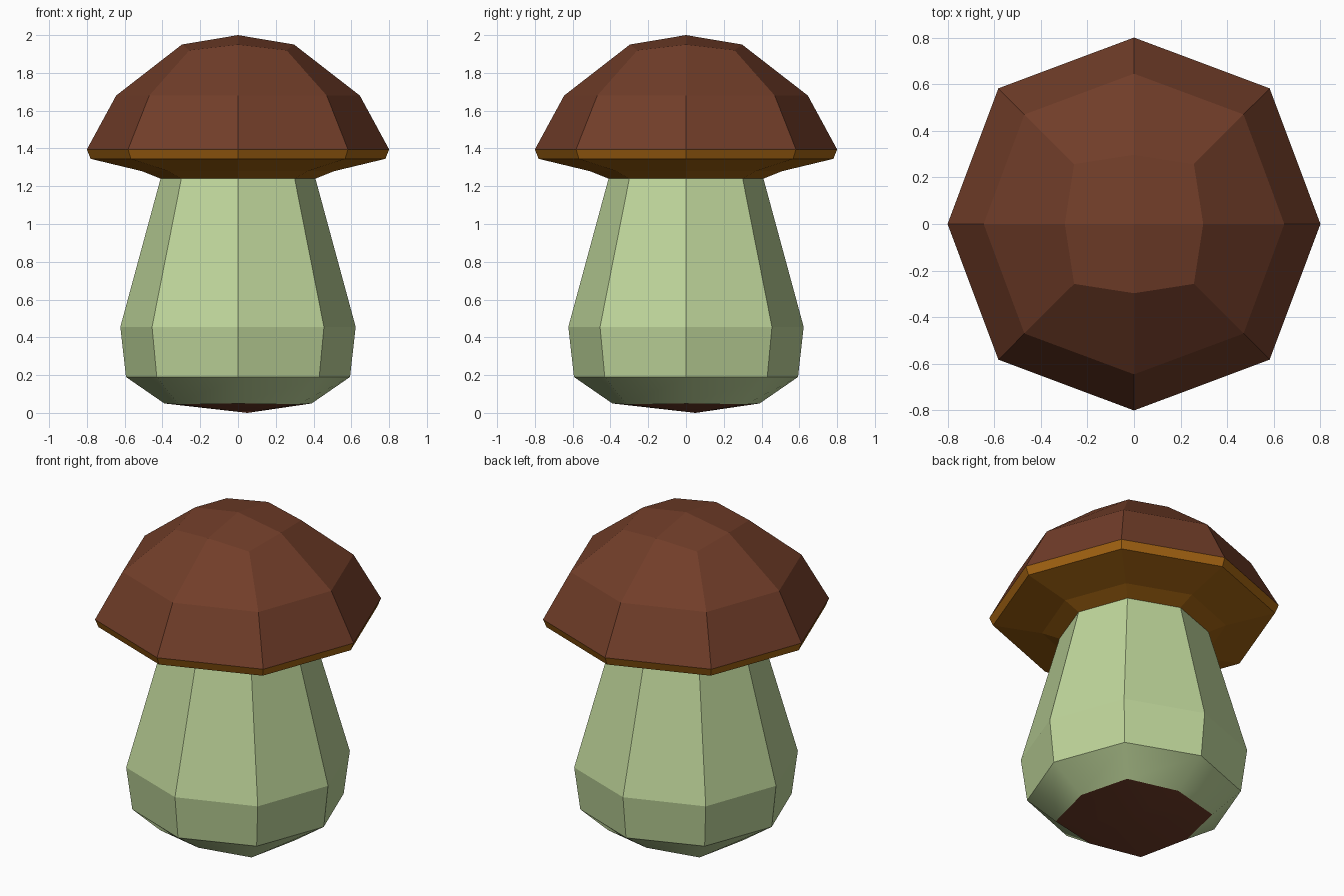
import bpy
import bmesh

if "Cube" in bpy.data.objects:
    bpy.data.objects.remove(bpy.data.objects["Cube"])


def material(name, rgb):
    m = bpy.data.materials.new(name)
    m.diffuse_color = (*rgb, 1.0)
    m.use_nodes = True
    m.node_tree.nodes["Principled BSDF"].inputs["Base Color"].default_value = m.diffuse_color
    return m


brown = material("cap brown", (0.165, 0.047, 0.022))
ochre = material("gill ochre", (0.37, 0.127, 0.006))
green = material("stem pale green", (0.52, 0.67, 0.325))


def ring(bm, axis, axis_z, diag, diag_z):
    """Eight points: four on the axes, four on the diagonals (x = y = diag)."""
    pts = [(1, 0), (1, 1), (0, 1), (-1, 1), (-1, 0), (-1, -1), (0, -1), (1, -1)]
    out = []
    for x, y in pts:
        corner = x and y
        r, z = (diag, diag_z) if corner else (axis, axis_z)
        out.append(bm.verts.new((x * r, y * r, z)))
    return out


def loft(bm, rings, mats):
    """Skin rings listed from bottom to top, one material index per band."""
    for low, high, mat in zip(rings, rings[1:], mats):
        for i in range(8):
            j = (i + 1) % 8
            f = bm.faces.new((low[i], low[j], high[j], high[i]))
            f.material_index = mat


def finish(bm, name, mats):
    bmesh.ops.recalc_face_normals(bm, faces=bm.faces)
    mesh = bpy.data.meshes.new(name)
    bm.to_mesh(mesh)
    bm.free()
    for m in mats:
        mesh.materials.append(m)
    obj = bpy.data.objects.new(name, mesh)
    bpy.context.collection.objects.link(obj)
    return obj


# Cap: ochre underside and rim band, brown dome
bm = bmesh.new()
profile = [(0.41, 1.24, 0.30, 1.24), (0.51, 1.28, 0.37, 1.28),
           (0.78, 1.345, 0.567, 1.345), (0.80, 1.395, 0.582, 1.395),
           (0.645, 1.68, 0.47, 1.68), (0.297, 1.95, 0.257, 1.92)]
rings = [ring(bm, *p) for p in profile]
loft(bm, rings, [1, 1, 1, 0, 0])
bm.faces.new(rings[0]).material_index = 1
apex = bm.verts.new((0, 0, 2.0))
top = rings[-1]
for i in (0, 2, 4, 6):
    bm.faces.new((apex, top[i], top[i + 1], top[(i + 2) % 8]))
finish(bm, "mushroom_cap", [brown, ochre])

# Stem: flat sides, softly shaded foot, brown underside with a low off-centre tip
bm = bmesh.new()
profile = [(0.39, 0.05, 0.315, 0.045), (0.593, 0.19, 0.43, 0.19),
           (0.623, 0.455, 0.455, 0.455), (0.41, 1.24, 0.30, 1.24)]
rings = [ring(bm, *p) for p in profile]
loft(bm, rings, [0, 0, 0])
tip = bm.verts.new((0.05, 0.05, 0.0))
base = rings[0]
for i in range(8):
    bm.faces.new((tip, base[(i + 1) % 8], base[i])).material_index = 1
bm.faces.new(rings[-1])
for f in bm.faces:
    f.smooth = f.calc_center_median().z < 0.15
for e in bm.edges:
    zs = [v.co.z for v in e.verts]
    both_base = all(v in base for v in e.verts)
    if both_base or min(zs) > 0.18:
        e.smooth = False
finish(bm, "mushroom_stem", [green, brown])
